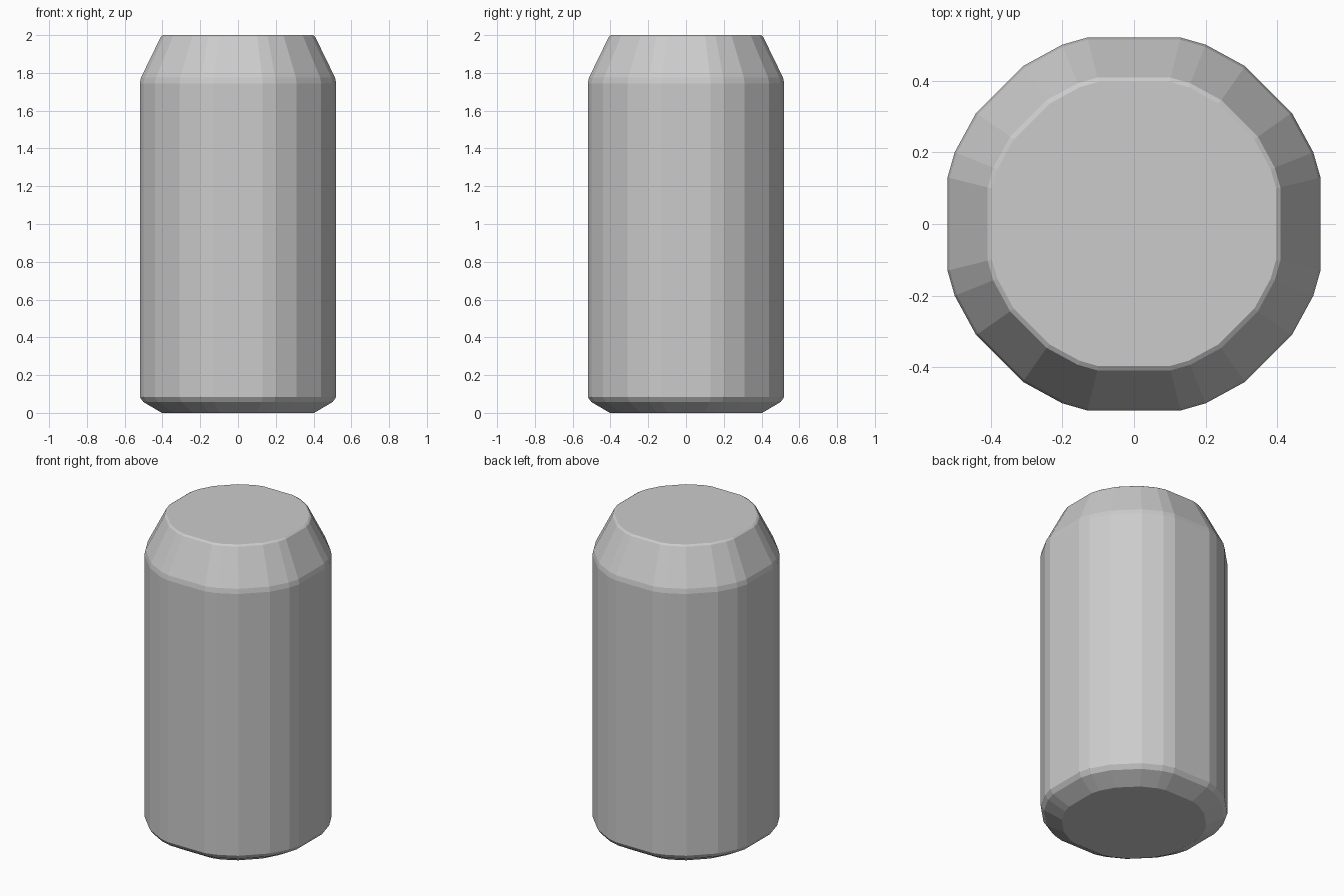
import bpy, bmesh

if "Cube" in bpy.data.objects:
    bpy.data.objects.remove(bpy.data.objects["Cube"])

# One quarter of the faceted cross-section, turned four times
quarter = [(0.52, -0.13), (0.52, 0.13), (0.50, 0.20), (0.44, 0.31), (0.31, 0.44), (0.20, 0.50)]
section = []
for turn in range(4):
    section += quarter
    quarter = [(-y, x) for x, y in quarter]
section = list(dict.fromkeys(section))

# (height, scale): base chamfer, straight wall, tapered shoulder, thin rim bevel
profile = [(0, 0.775), (0.058, 0.965), (0.085, 1), (1.745, 1), (1.775, 0.988),
           (1.992, 0.785), (2.0, 0.762)]

bm = bmesh.new()
rings = [[bm.verts.new((x * s, y * s, z)) for x, y in section] for z, s in profile]
n = len(section)
for low, high in zip(rings, rings[1:]):
    for i in range(n):
        j = (i + 1) % n
        bm.faces.new((low[i], low[j], high[j], high[i]))
bm.faces.new(rings[0][::-1])
bm.faces.new(rings[-1])
bmesh.ops.recalc_face_normals(bm, faces=bm.faces)

# Can body
mesh = bpy.data.meshes.new("can_body")
bm.to_mesh(mesh)
bm.free()
can = bpy.data.objects.new("can_body", mesh)
bpy.context.collection.objects.link(can)
